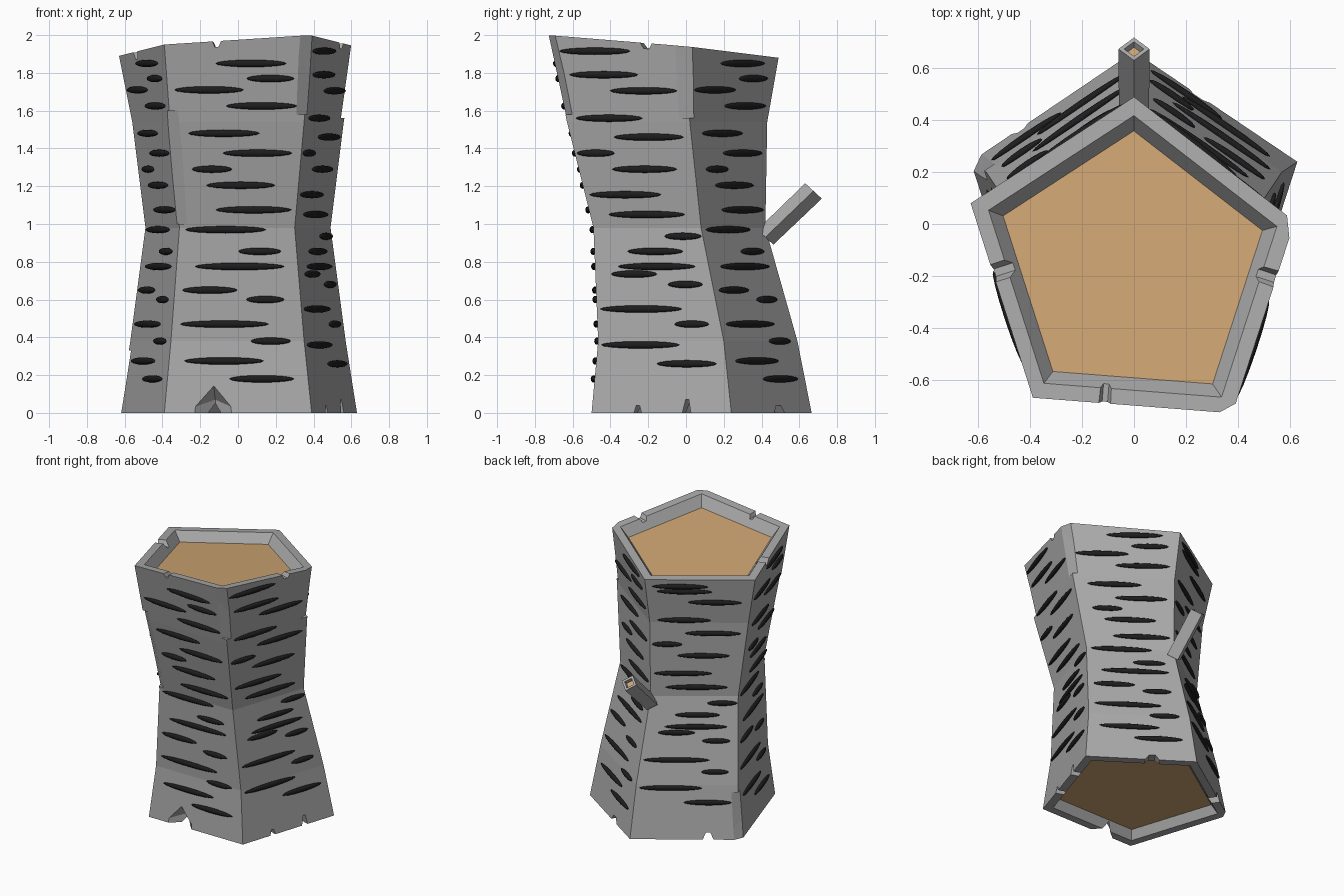
import bpy, bmesh, math
from mathutils import Vector, Matrix

if "Cube" in bpy.data.objects:
    bpy.data.objects.remove(bpy.data.objects["Cube"])


def material(name, rgb):
    m = bpy.data.materials.new(name)
    m.diffuse_color = (*rgb, 1)
    m.use_nodes = True
    m.node_tree.nodes["Principled BSDF"].inputs["Base Color"].default_value = m.diffuse_color
    return m


BARK = material("grey_bark", (0.40, 0.40, 0.40))
WOOD = material("tan_wood", (0.62, 0.38, 0.17))
BLACK = material("black_marks", (0.012, 0.012, 0.012))


def make_object(name, bm, mats):
    bmesh.ops.recalc_face_normals(bm, faces=bm.faces[:])
    me = bpy.data.meshes.new(name)
    bm.to_mesh(me)
    bm.free()
    for m in mats:
        me.materials.append(m)
    ob = bpy.data.objects.new(name, me)
    bpy.context.collection.objects.link(ob)
    return ob


def loft(rings):
    """Skin a list of point rings; the two end caps are wood."""
    bm = bmesh.new()
    vs = [[bm.verts.new(p) for p in r] for r in rings]
    n = len(rings[0])
    for a, b in zip(vs, vs[1:]):
        for i in range(n):
            j = (i + 1) % n
            bm.faces.new((a[i], a[j], b[j], b[i]))
    for r in (vs[0], vs[-1]):
        bm.faces.new(r).material_index = 1
    return bm


def inset(ring, s, offset):
    c = sum(ring, Vector()) / len(ring)
    return [c + (p - c) * s + Vector(offset) for p in ring]


# Trunk rings, corners in order: front left, front right, right, back, left
def flat_ring(z, pts):
    return [Vector((x, y, z)) for x, y in pts]


RINGS = [
    flat_ring(0, [(-.39, -.50), (.39, -.50), (.63, .24), (0, .665), (-.63, .24)]),
    flat_ring(.38, [(-.355, -.465), (.35, -.465), (.57, .20), (0, .59), (-.57, .20)]),
    flat_ring(.98, [(-.31, -.49), (.30, -.49), (.49, .08), (0, .42), (-.49, .08)]),
    flat_ring(1.54, [(-.36, -.60), (.35, -.63), (.56, .02), (0, .43), (-.56, .06)]),
    [Vector(p) for p in ((-.39, -.67, 1.95), (.38, -.73, 2.0), (.62, .01, 1.94),
                         (0, .49, 1.88), (-.63, .08, 1.89))],
]
bottom, top = RINGS[0], RINGS[-1]
trunk = make_object("trunk", loft(
    [inset(bottom, .82, (0, 0, .06)), inset(bottom, .89, (0, 0, 0))] + RINGS +
    [inset(top, .89, (0, 0, 0)), inset(top, .80, (0, 0, -.07))]), [BARK, WOOD])


def corner(i, z):
    """Point on corner edge i at height z (extended past the ends)."""
    i %= 5
    k = 0
    while k < 3 and RINGS[k + 1][i].z < z:
        k += 1
    a, b = RINGS[k][i], RINGS[k + 1][i]
    return a.lerp(b, (z - a.z) / (b.z - a.z))


def cut(points):
    """Carve a convex chip out of the trunk."""
    bm = bmesh.new()
    for p in points:
        bm.verts.new(p)
    bmesh.ops.convex_hull(bm, input=bm.verts[:])
    c = make_object("chip_cutter", bm, [BARK])
    c.hide_render = True
    mod = trunk.modifiers.new("chip", 'BOOLEAN')
    mod.object = c
    mod.operation = 'DIFFERENCE'
    mod.solver = 'EXACT'
    bpy.context.view_layer.objects.active = trunk
    bpy.ops.object.modifier_apply(modifier=mod.name)
    bpy.data.objects.remove(c)


def shave(i, z0, z1, depth):
    """Flatten a corner edge between two heights."""
    pts = []
    for z in (z0, z1):
        p = corner(i, z)
        o = Vector((p.x, p.y + .05, 0)).normalized()
        t = Vector((-o.y, o.x, 0))
        pts += [p + o * d + t * s for d in (-depth, .2) for s in (-.2, .2)]
    cut(pts)


shave(0, 1.0, 1.60, .022)
shave(1, 1.58, 2.1, .025)
shave(2, 1.56, 2.1, .025)
shave(4, -.1, .33, .025)


def notch(i, u, z_end, width, height):
    """Small nick across the rim of side i, at the top or bottom end."""
    ring = top if z_end else bottom
    a, b = ring[i], ring[(i + 1) % 5]
    p = a.lerp(b, u)
    t = (b - a).normalized()
    o = Vector((t.y, -t.x, 0)).normalized()
    up = Vector((0, 0, 1 if z_end else -1))
    cut([p + o * d + t * s * w + up * h for d in (-.09, .08) for s in (-1, 1)
         for w, h in ((width * .3, -height), (width, .03))])


notch(0, .36, 1, .035, .03)
notch(1, .70, 1, .05, .03)
notch(4, .36, 1, .05, .04)
notch(1, .33, 0, .03, .04)
notch(1, .68, 0, .03, .07)
notch(2, .60, 0, .07, .04)
notch(3, .70, 0, .05, .05)
# Large split at the front foot
cut([(-.35, -.6, -.01), (.06, -.6, -.01), (-.14, -.6, .25),
     (-.12, -.41, .07), (-.12, -.41, -.01)])

# Branch stub with a diamond section
axis = Vector((0, .24, .26)).normalized()
side, up = Vector((1, 0, 0)), Vector((0, -axis.z, axis.y))


def diamond(c, r):
    return [c + side * r, c + up * r, c - side * r, c - up * r]


base, tip = Vector((0, .42, .93)), Vector((0, .675, 1.175))
make_object("branch_stub", loft([diamond(base, .058), diamond(tip, .06),
                                 diamond(tip, .038), diamond(tip - axis * .025, .032)]),
            [BARK, WOOD])
bpy.data.objects["branch_stub"].data.polygons[-2].material_index = 0 

# Bark marks: (height, position across the side, half length), as fractions of side width
PATTERN_A = [(1.85, .60, .25), (1.77, .74, .17), (1.71, .30, .25), (1.625, .68, .26),
             (1.48, .40, .27), (1.375, .66, .27), (1.29, .30, .16), (1.205, .53, .28),
             (1.075, .64, .32), (.97, .40, .35), (.855, .69, .18), (.775, .52, .37),
             (.65, .28, .22), (.60, .72, .15), (.47, .40, .34), (.38, .75, .15),
             (.275, .40, .29), (.18, .67, .23)]
PATTERN_B = [(1.915, .32, .26), (1.79, .36, .26), (1.705, .65, .26), (1.56, .35, .27),
             (1.46, .65, .29), (1.375, .18, .16), (1.29, .57, .28), (1.155, .36, .32),
             (1.05, .52, .35), (.935, .82, .17), (.855, .55, .25), (.775, .545, .34),
             (.735, .34, .20), (.68, .77, .15), (.55, .37, .34), (.47, .77, .14),
             (.36, .34, .31), (.26, .70, .23)]
bm = bmesh.new()
for i, pattern in enumerate((PATTERN_A, PATTERN_B, PATTERN_A, PATTERN_B, PATTERN_A)):
    for z, u, h in pattern:
        if i == 3 and z > 1.86:
            z = 1.83
        a, b = corner(i, z), corner(i + 1, z)
        t = (b - a).normalized()
        o = Vector((t.y, -t.x, 0))
        p = a.lerp(b, u) + o * .006
        m = Matrix((t, o, (0, 0, 1))).transposed().to_4x4()
        m = Matrix.Translation(p) @ m @ Matrix.Diagonal((h * (b - a).length, .015, .019, 1))
        bmesh.ops.create_uvsphere(bm, u_segments=16, v_segments=8, radius=1, matrix=m)
for f in bm.faces:
    f.smooth = True
make_object("bark_marks", bm, [BLACK])
